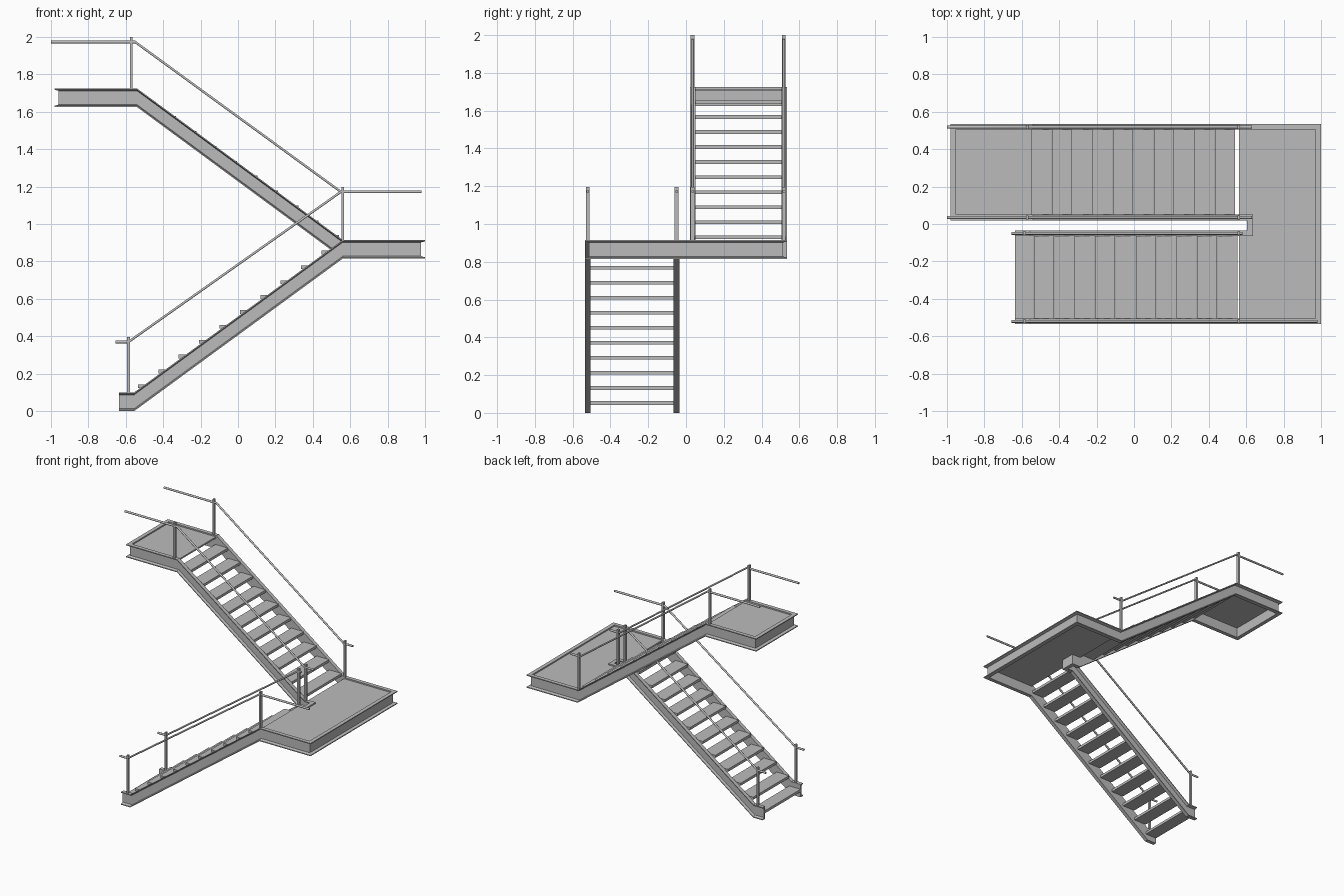
import bpy
import bmesh
import math
from mathutils import Vector

cube = bpy.data.objects.get("Cube")
if cube:
    bpy.data.objects.remove(cube, do_unlink=True)

steel = bpy.data.materials.new("grey_steel")
steel.use_nodes = True
GREY = (0.5, 0.5, 0.5, 1.0)
steel.diffuse_color = GREY
steel.node_tree.nodes["Principled BSDF"].inputs["Base Color"].default_value = GREY


def finish(name, bm, smooth=False):
    bmesh.ops.recalc_face_normals(bm, faces=bm.faces)
    mesh = bpy.data.meshes.new(name)
    bm.to_mesh(mesh)
    bm.free()
    mesh.materials.append(steel)
    obj = bpy.data.objects.new(name, mesh)
    bpy.context.collection.objects.link(obj)
    if smooth:
        bpy.ops.object.select_all(action="DESELECT")
        obj.select_set(True)
        bpy.context.view_layer.objects.active = obj
        bpy.ops.object.shade_smooth_by_angle(angle=math.radians(40))
    return obj


def sweep(name, path, profile, smooth=False):
    """Sweep an (outward, up) profile along a path, mitred at plan corners."""
    pts = [Vector(p) for p in path]
    normals = []
    for a, b in zip(pts, pts[1:]):
        d = (b - a).xy.normalized()
        normals.append(Vector((d.y, -d.x)))
    bm = bmesh.new()
    rings = []
    for i, p in enumerate(pts):
        n1 = normals[max(i - 1, 0)]
        n2 = normals[min(i, len(normals) - 1)]
        m = (n1 + n2) / (1 + n1.dot(n2))
        rings.append([bm.verts.new((p.x + m.x * o, p.y + m.y * o, p.z + h))
                      for o, h in profile])
    count = len(profile)
    for r, s in zip(rings, rings[1:]):
        for j in range(count):
            k = (j + 1) % count
            bm.faces.new((r[j], r[k], s[k], s[j]))
    bm.faces.new(rings[0])
    bm.faces.new(rings[-1])
    return finish(name, bm, smooth)


def slab(name, outline, top, thick):
    """Flat plate from a plan outline."""
    bm = bmesh.new()
    face = bm.faces.new([bm.verts.new((x, y, top - thick)) for x, y in outline])
    ext = bmesh.ops.extrude_face_region(bm, geom=[face])
    verts = [g for g in ext["geom"] if isinstance(g, bmesh.types.BMVert)]
    bmesh.ops.translate(bm, verts=verts, vec=(0, 0, thick))
    return finish(name, bm)


def box(name, x0, x1, y0, y1, top, thick):
    return slab(name, [(x0, y0), (x1, y0), (x1, y1), (x0, y1)], top, thick)


# Key plan lines and levels
FRONT, LOW_IN, UP_IN, BACK = -0.505, -0.065, 0.05, 0.505
MID, TOP, DEPTH = 0.815, 1.625, 0.1
FOOT, BEND, END, NOTCH = -0.555, 0.56, 0.97, 0.635
HEAD, TOP_END, START = -0.54, -0.95, -0.635

# Steel channel running round both flights and landings, flanges outward
channel = [(0, 0), (0.03, 0), (0.03, 0.007), (0.009, 0.013),
           (0.009, 0.087), (0.03, 0.093), (0.03, DEPTH), (0, DEPTH)]
sweep("stringer_channel", [
    (START, FRONT, 0), (FOOT, FRONT, 0), (BEND, FRONT, MID), (END, FRONT, MID),
    (END, BACK, MID), (BEND, BACK, MID), (HEAD, BACK, TOP), (TOP_END, BACK, TOP),
    (TOP_END, UP_IN, TOP), (HEAD, UP_IN, TOP), (BEND, UP_IN, MID),
    (NOTCH, UP_IN, MID), (NOTCH, LOW_IN, MID), (BEND, LOW_IN, MID),
    (FOOT, LOW_IN, 0), (START, LOW_IN, 0)], channel)

# Landing plates, slightly below the channel tops
slab("middle_landing", [
    (BEND, FRONT), (END, FRONT), (END, BACK), (BEND, BACK),
    (BEND, UP_IN), (NOTCH, UP_IN), (NOTCH, LOW_IN), (BEND, LOW_IN)],
    MID + 0.09, 0.012)
box("top_landing", TOP_END, HEAD - 0.005, UP_IN, BACK, TOP + 0.09, 0.012)

# Treads
RUN, RISE, THICK = 0.109, 0.0795, 0.02
for i in range(11):
    x = -0.644 + RUN * i
    box(f"lower_tread_{i + 1}", max(x, START), x + RUN - 0.002,
        FRONT, LOW_IN, 0.063 + RISE * i, THICK)
for i in range(10):
    x = 0.54 - RUN * i
    box(f"upper_tread_{i + 1}", x - RUN + 0.002, x,
        UP_IN, BACK, 0.94 + RISE * i, THICK)

# Handrails
tube = [(0.008 * math.cos(a), 0.008 * math.sin(a))
        for a in (math.tau * k / 10 for k in range(10))]
LOW_RAIL, MID_RAIL, TOP_RAIL = 0.37, 1.172, 1.973
rails = {
    "lower_front": (-0.52, [(-0.655, LOW_RAIL), (-0.585, LOW_RAIL),
                            (0.55, MID_RAIL), (0.98, MID_RAIL)]),
    "lower_inner": (-0.05, [(-0.655, LOW_RAIL), (-0.585, LOW_RAIL),
                            (0.55, MID_RAIL), (0.58, MID_RAIL)]),
    "upper_inner": (0.035, [(-1.0, TOP_RAIL), (-0.55, TOP_RAIL),
                            (0.55, MID_RAIL), (0.63, MID_RAIL)]),
    "upper_back": (0.518, [(-1.0, TOP_RAIL), (-0.55, TOP_RAIL),
                           (0.55, MID_RAIL), (0.63, MID_RAIL)]),
}
for side, (y, line) in rails.items():
    sweep(f"{side}_handrail", [(x, y, z) for x, z in line], tube, True)
    # Posts at both ends of the sloping rail
    lower = side.startswith("lower")
    far_x, far_top, far_base = (-0.585, 0.395, DEPTH) if lower else (-0.57, 2.0, TOP + DEPTH)
    for tag, px, top, base in (("end", far_x, far_top, far_base),
                               ("landing", 0.56, 1.197, MID + DEPTH)):
        box(f"{side}_{tag}_post", px - 0.007, px + 0.007, y - 0.01, y + 0.01,
            top, top - base + 0.003)
